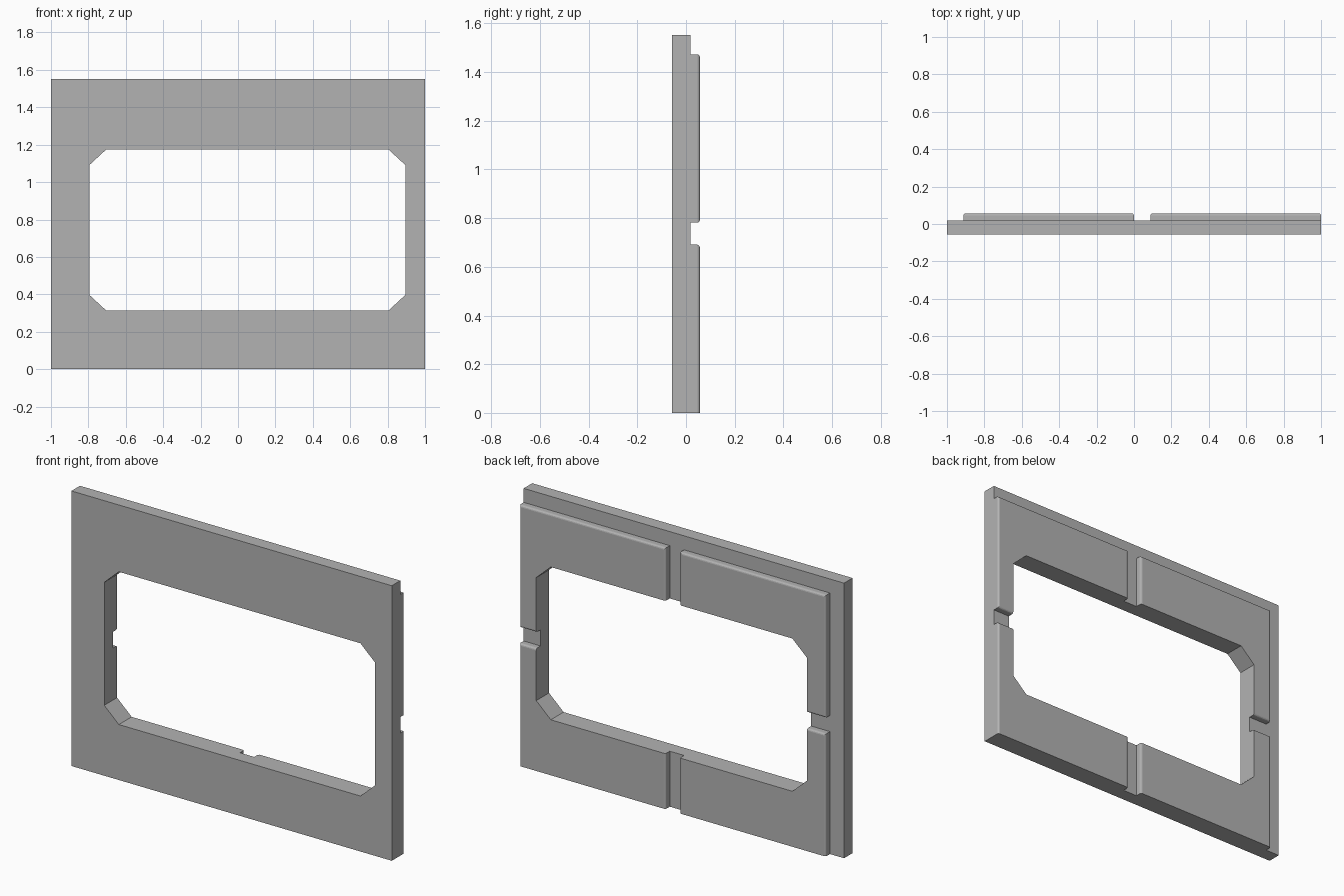
import bpy, bmesh

if "Cube" in bpy.data.objects:
    bpy.data.objects.remove(bpy.data.objects["Cube"])

FRONT, STEP, BACK = -0.057, 0.019, 0.057
HEIGHT = 1.552
BEVEL = 0.011


def mesh_object(name, bm):
    bmesh.ops.recalc_face_normals(bm, faces=bm.faces)
    mesh = bpy.data.meshes.new(name)
    bm.to_mesh(mesh)
    bm.free()
    obj = bpy.data.objects.new(name, mesh)
    bpy.context.collection.objects.link(obj)
    return obj


def prism(name, outline, y0, y1, bevel=0.0):
    """Extrude an x-z outline along y, optionally rounding the back rim above the ground."""
    bm = bmesh.new()
    face = bm.faces.new([bm.verts.new((x, y0, z)) for x, z in outline])
    ext = bmesh.ops.extrude_face_region(bm, geom=[face])
    verts = [v for v in ext["geom"] if isinstance(v, bmesh.types.BMVert)]
    bmesh.ops.translate(bm, vec=(0, y1 - y0, 0), verts=verts)
    if bevel:
        rim = [e for e in bm.edges if all(abs(v.co.y - y1) < 1e-5 for v in e.verts)
               and any(v.co.z > 1e-5 for v in e.verts)]
        bmesh.ops.bevel(bm, geom=rim, offset=bevel, segments=3, profile=0.5, affect='EDGES')
    return mesh_object(name, bm)


def rect(x0, x1, z0, z1):
    return [(x0, z0), (x1, z0), (x1, z1), (x0, z1)]


def combine(target, other, operation):
    mod = target.modifiers.new(operation.lower(), 'BOOLEAN')
    mod.object, mod.operation, mod.solver = other, operation, 'EXACT'
    bpy.context.view_layer.objects.active = target
    bpy.ops.object.modifier_apply(modifier=mod.name)
    bpy.data.objects.remove(other)


# Flat front slab
wall = prism("window_wall", rect(-1, 1, 0, HEIGHT), FRONT, STEP)

# Four raised, round-edged blocks on the back, separated by grooves
for x0, x1 in ((-0.912, -0.001), (0.088, 1.0)):
    for z0, z1 in ((0.0, 0.691), (0.782, 1.473)):
        block = prism("raised_block", rect(x0, x1, z0, z1), STEP - 0.03, BACK, BEVEL)
        combine(wall, block, 'UNION')

# Window opening with clipped corners
cx, cz, hw, hh, clip_x, clip_z = 0.05, 0.744, 0.845, 0.431, 0.091, 0.084
corners = [(-hw, -hh + clip_z), (-hw + clip_x, -hh), (hw - clip_x, -hh), (hw, -hh + clip_z),
           (hw, hh - clip_z), (hw - clip_x, hh), (-hw + clip_x, hh), (-hw, hh - clip_z)]
opening = prism("opening_cutter", [(cx + x, cz + z) for x, z in corners], -0.2, 0.2)
combine(wall, opening, 'DIFFERENCE')

# Merge coplanar leftovers into clean flat faces
bm = bmesh.new()
bm.from_mesh(wall.data)
bmesh.ops.remove_doubles(bm, verts=bm.verts, dist=1e-5)
bmesh.ops.dissolve_limit(bm, angle_limit=0.01, verts=bm.verts, edges=bm.edges)
bm.to_mesh(wall.data)
bm.free()

# Dark grey stone
stone = bpy.data.materials.new("dark_grey")
stone.diffuse_color = (0.45, 0.45, 0.45, 1)
stone.use_nodes = True
stone.node_tree.nodes["Principled BSDF"].inputs["Base Color"].default_value = stone.diffuse_color
wall.data.materials.clear()
wall.data.materials.append(stone)
